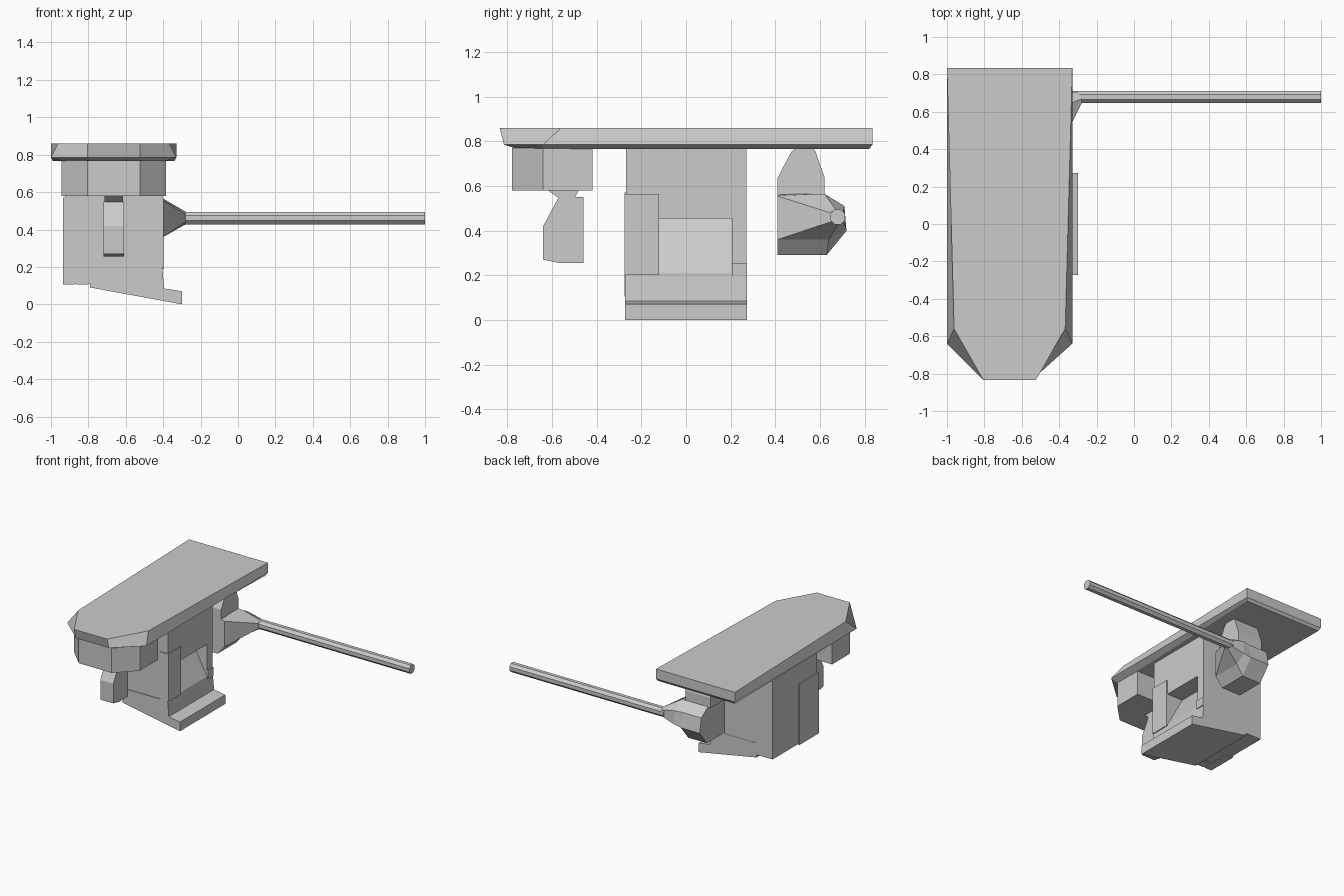
import bpy, bmesh, math
from mathutils import Vector

if "Cube" in bpy.data.objects:
    bpy.data.objects.remove(bpy.data.objects["Cube"])


def loft(name, rings):
    """Closed solid through rings that share a point count."""
    bm = bmesh.new()
    loops = [[bm.verts.new(p) for p in r] for r in rings]
    n = len(loops[0])
    bm.faces.new(loops[0])
    bm.faces.new(loops[-1])
    for a, b in zip(loops, loops[1:]):
        for i in range(n):
            j = (i + 1) % n
            bm.faces.new((a[i], a[j], b[j], b[i]))
    bmesh.ops.recalc_face_normals(bm, faces=bm.faces)
    me = bpy.data.meshes.new(name)
    bm.to_mesh(me)
    bm.free()
    ob = bpy.data.objects.new(name, me)
    bpy.context.collection.objects.link(ob)
    return ob


def prism(name, pts, axis, lo, hi):
    """Extrude a 2D profile along x, y or z."""
    def place(p, d):
        q = list(p)
        q.insert('xyz'.index(axis), d)
        return q
    return loft(name, [[place(p, d) for p in pts] for d in (lo, hi)])


def box(name, x0, x1, y0, y1, z0, z1):
    return prism(name, [(x0, y0), (x1, y0), (x1, y1), (x0, y1)], 'z', z0, z1)


CX = -0.665


def plan(half, z):
    """Symmetric outline in plan from (half width, y) points."""
    return [(CX + w, y, z) for w, y in half] + [(CX - w, y, z) for w, y in reversed(half)]


# Roof slab with a faceted, undercut nose
loft("roof_plate", [
    plan([(.335, .835), (.297, -.56), (.14, -.835)], .86),
    plan([(.335, .835), (.335, -.64), (.14, -.815)], .785),
    plan([(.325, .82), (.275, -.64), (.14, -.755)], .765),
])

# Chamfered housing below the nose
half = [(.28, -.42), (.28, -.64), (.14, -.78)]
loft("front_housing", [plan(half, .58), plan(half, .77)])

# Small hanging unit and its joint
prism("front_pod", [(-.64, .27), (-.64, .42), (-.57, .55), (-.46, .55),
                    (-.46, .255), (-.57, .255)], 'x', -.72, -.61)
prism("front_pod_joint", [(-.57, .545), (-.62, .582), (-.48, .582), (-.50, .545)],
      'x', -.715, -.615)

# Main body with a sloped niche in the right side
body = box("body", -.925, -.405, -.268, .272, .11, .77)
cutter = prism("niche_cutter", [(-.35, .155), (-.40, .20), (-.54, .455), (-.35, .455)],
               'y', -.12, .205)
cutter.hide_render = True
cutter.hide_viewport = True
cut = body.modifiers.new("niche", 'BOOLEAN')
cut.object = cutter
cut.operation = 'DIFFERENCE'
cut.solver = 'EXACT'

# Sloping floor with a step on the right side
prism("floor", [(-.79, .09), (-.42, .022), (-.30, 0), (-.30, .07), (-.395, .085),
                (-.405, .20), (-.79, .20)], 'y', -.274, .274)

# Side panels: left pair and right door post
box("left_front_panel", -.935, -.875, -.275, -.04, .105, .57)
box("left_corner_panel", -.865, -.80, -.275, -.20, .105, .565)
box("right_door_post", -.47, -.398, -.275, -.12, .20, .565)
box("right_rear_trim", -.42, -.398, .205, .274, .19, .255)


# Gun housing tapering into the barrel
def section(x, pts):
    return [(x, y, z) for y, z in pts]


wide = [(.41, .565), (.62, .565), (.70, .51), (.72, .40), (.63, .29), (.41, .29)]
fore = [(.41, .555), (.62, .565), (.71, .51), (.718, .41), (.64, .36), (.41, .36)]
tip = [(.645, .48), (.67, .495), (.705, .485), (.705, .44), (.68, .428), (.65, .44)]
loft("gun_housing", [section(-.62, wide), section(-.46, wide),
                     section(-.40, fore), section(-.28, tip)])

# Eight-sided barrel
ring = [(.68 + .035 * math.cos(math.pi * (i + .5) / 4),
         .461 + .036 * math.sin(math.pi * (i + .5) / 4)) for i in range(8)]
prism("gun_barrel", ring, 'x', -.31, 1.0)

# Mount joining the gun to the roof
prism("gun_mount", [(.41, .56), (.41, .635), (.47, .75), (.49, .77), (.57, .77),
                    (.58, .755), (.62, .64), (.62, .56)], 'x', -.64, -.43)
